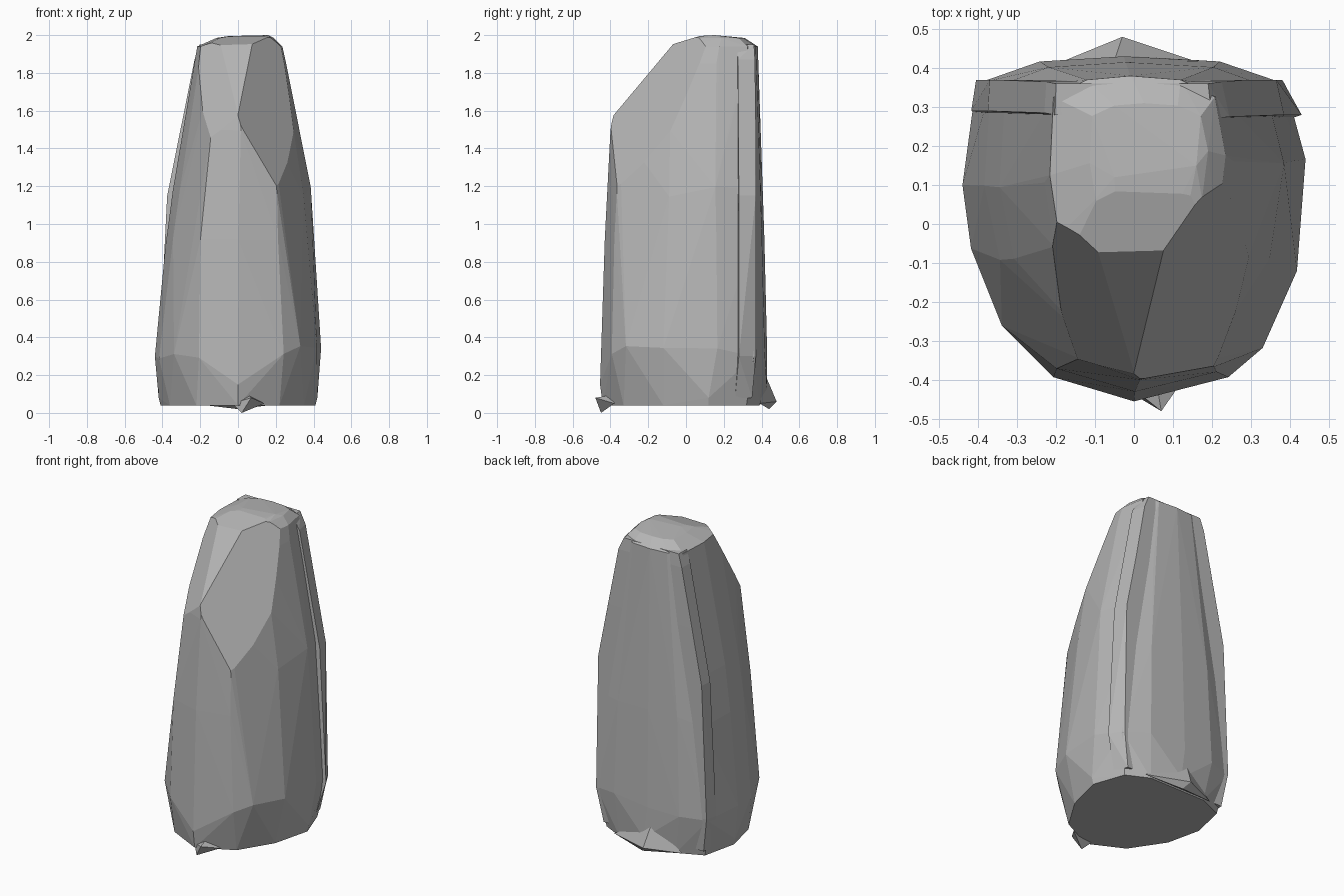
import bpy, bmesh, random
from mathutils import Vector

random.seed(4)
cube = bpy.data.objects.get("Cube")
if cube:
    bpy.data.objects.remove(cube, do_unlink=True)

# Stone colour
stone = bpy.data.materials.new("grey_stone")
stone.use_nodes = True
grey = (0.47, 0.47, 0.47, 1)
stone.diffuse_color = grey
stone.node_tree.nodes["Principled BSDF"].inputs["Base Color"].default_value = grey


def hull_mesh(points):
    """Faceted convex block around the points."""
    bm = bmesh.new()
    for p in points:
        bm.verts.new(p)
    bmesh.ops.convex_hull(bm, input=bm.verts[:])
    loose = [v for v in bm.verts if not v.link_faces]
    bmesh.ops.delete(bm, geom=loose, context='VERTS')
    return bm


def chisel(bm, a, b, c):
    """Slice off everything beyond the plane through three points and cap it."""
    a, b, c = Vector(a), Vector(b), Vector(c)
    n = (b - a).cross(c - a).normalized()
    if n.dot(Vector((0, 0.1, 1)) - a) > 0:
        n = -n
    bmesh.ops.bisect_plane(bm, geom=bm.verts[:] + bm.edges[:] + bm.faces[:],
                           plane_co=a, plane_no=n, clear_outer=True)
    rim = [e for e in bm.edges if e.is_boundary]
    if rim:
        bmesh.ops.edgeloop_fill(bm, edges=rim)


def finish(name, bm):
    bmesh.ops.triangulate(bm, faces=bm.faces[:])
    bmesh.ops.recalc_face_normals(bm, faces=bm.faces[:])
    me = bpy.data.meshes.new(name)
    bm.to_mesh(me)
    bm.free()
    me.materials.append(stone)
    ob = bpy.data.objects.new(name, me)
    bpy.context.collection.objects.link(ob)


def ring(outline, z, x0, x1, y0, y1, wobble):
    """Plan outline, running from -1 to 1, fitted to one level of the stone."""
    return [((x0 + x1) / 2 + u * (x1 - x0) / 2, (y0 + y1) / 2 + v * (y1 - y0) / 2,
             z + random.uniform(-wobble, wobble)) for u, v in outline]


# Plan outlines: a full rounded foot, and a shaft with flatter front corners
back = [(.88, .84), (.5, .97), (-.06, 1), (-.55, .97), (-.92, .84)]
foot = [(-1, .25), (-.95, -.12), (-.77, -.57), (-.47, -.87), (0, -1),
        (.55, -.87), (.75, -.7), (.95, -.25), (1, .4)] + back
shaft = [(-.96, .25), (-.86, -.2), (-.5, -.86), (0, -1),
         (.52, -.88), (.9, -.2), (1, .4)] + back

# Levels: height, left x, right x, front y, back y
levels = [(.9, -.4, .405, -.43, .415), (1.17, -.36, .385, -.415, .4),
          (1.5, -.295, .325, -.4, .39), (1.85, -.24, .255, -.35, .38),
          (1.94, -.225, .235, -.3, .38), (1.985, -.12, .19, -.1, .31)]
points = ring(foot, .32, -.44, .44, -.45, .43, .04)
for level in levels:
    points += ring(shaft, *level, .03 if level[0] < 1.6 else 0)
points += [(.16, .15, 2), (-.05, .12, 1.995)]

# Undercut foot: the base is narrower at the diagonals
base = [(0, -.44), (.22, -.33), (.35, -.12), (.41, .12), (.34, .32), (.2, .39),
        (-.2, .39), (-.36, .32), (-.41, .1), (-.36, -.12), (-.22, -.33)]
points += [(x, y, .04) for x, y in base]
points += [(0, -.455, .15), (.42, .12, .08), (-.42, .1, .08), (0, .43, .1)]

# Main block with the sloping brow and its two side facets
body = hull_mesh(points)
nose = (0, -.38, 1.58)
chisel(body, nose, (.2, -.34, 1.25), (.21, .06, 1.9))
chisel(body, nose, (-.15, -.38, 1.4), (-.2, 0, 1.93))
chisel(body, nose, (.1, -.07, 1.95), (-.1, -.07, 1.95))
chisel(body, (0, -.07, 1.95), (.1, .06, 1.99), (-.1, .06, 1.985))
finish("standing_stone", body)

# Thin bevelled slab along the back, slightly proud of the side walls
slab = []
for z, left, right, y, bevel in [(.08, -.37, .34, .35, .03), (.3, -.405, .38, .37, .05),
                                 (1.15, -.37, .365, .37, .02), (1.5, -.295, .295, .37, .02),
                                 (1.87, -.225, .225, .365, .02), (1.95, -.2, .19, .36, .01)]:
    slab += [(left, y, z), (right, y, z),
             (left - bevel / 4, y - .08, z), (right + bevel, y - .09, z)]
finish("back_slab", hull_mesh(slab))

# Small chips at the foot
chips = {
    "front_chip": [(-.03, -.4, .05), (.14, -.38, .05), (.07, -.48, .08),
                   (.02, -.45, 0), (.05, -.36, .1)],
    "back_chip": [(-.25, .39, .05), (.24, .39, .05), (-.03, .48, .06),
                  (-.05, .42, .2), (0, .44, .02)],
}
for name, pts in chips.items():
    finish(name, hull_mesh(pts))
